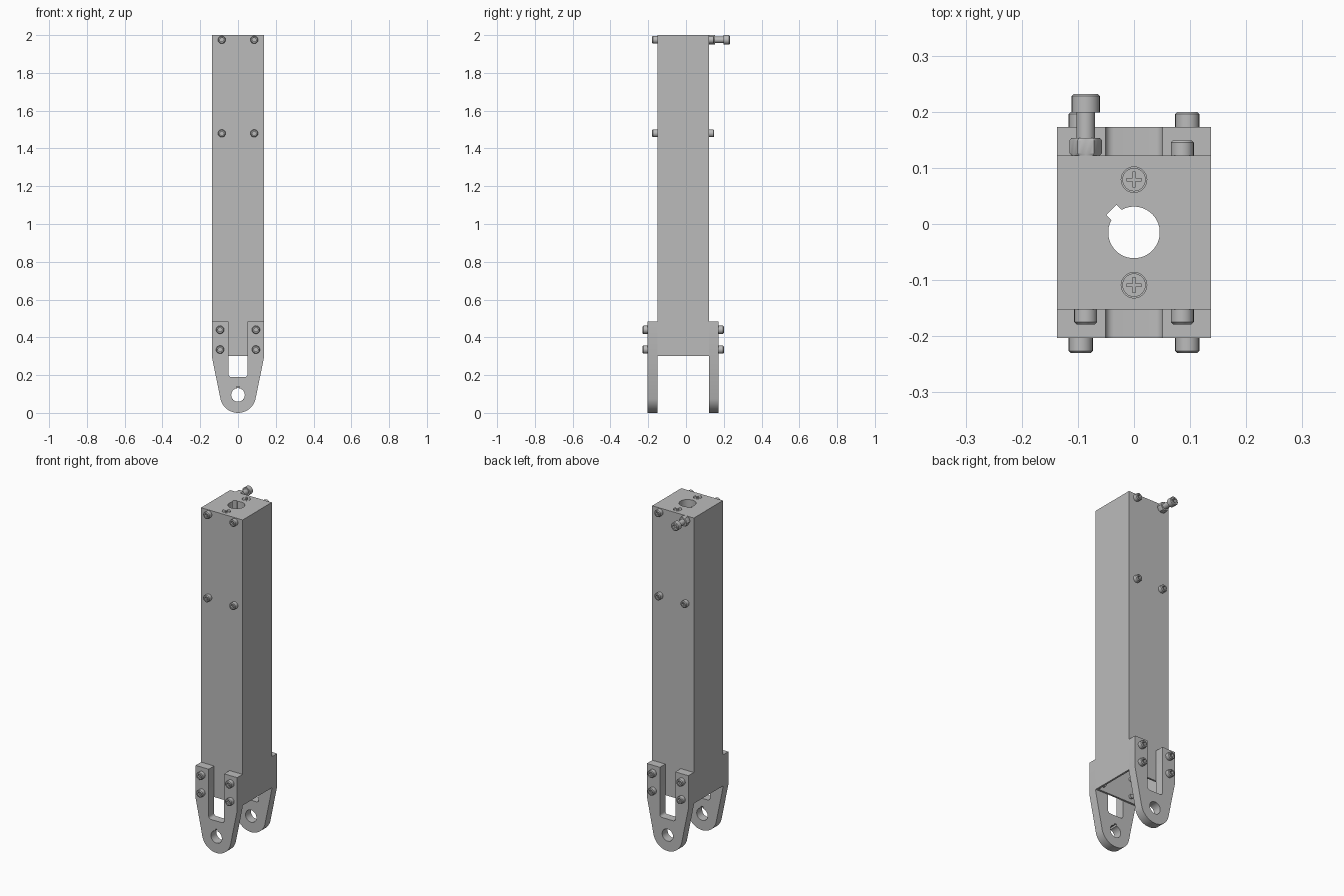
import bpy, bmesh, math
from mathutils import Matrix
from math import sin, cos, pi, radians

if "Cube" in bpy.data.objects:
    bpy.data.objects.remove(bpy.data.objects["Cube"])

steel = bpy.data.materials.new("steel_grey")
steel.diffuse_color = (0.5, 0.5, 0.5, 1)
steel.use_nodes = True
steel.node_tree.nodes["Principled BSDF"].inputs["Base Color"].default_value = steel.diffuse_color
YC = -0.015            # centre line of the tube in y
W = 0.137              # half width of the tube
FRONT = Matrix.Rotation(pi / 2, 4, 'X')    # local z points to -y
BACK = Matrix.Rotation(-pi / 2, 4, 'X')    # local z points to +y


def add(name, mesh, matrix=Matrix()):
    ob = bpy.data.objects.new(name, mesh)
    bpy.context.collection.objects.link(ob)
    ob.matrix_world = matrix
    return ob


def finish(mesh, bm):
    bmesh.ops.recalc_face_normals(bm, faces=bm.faces)
    bm.to_mesh(mesh)
    bm.free()
    mesh.materials.clear()
    mesh.materials.append(steel)
    mesh.shade_smooth()
    mesh.set_sharp_from_angle(angle=radians(30))
    return mesh


def evaluated(ob):
    dg = bpy.context.evaluated_depsgraph_get()
    return bpy.data.meshes.new_from_object(ob.evaluated_get(dg))


def plate(name, loops, z0, z1, matrix=Matrix()):
    """Filled 2D outline with holes, extruded from z0 to z1."""
    cu = bpy.data.curves.new(name, 'CURVE')
    cu.dimensions, cu.fill_mode, cu.extrude = '2D', 'BOTH', (z1 - z0) / 2
    for pts in loops:
        sp = cu.splines.new('POLY')
        sp.points.add(len(pts) - 1)
        for p, (x, y) in zip(sp.points, pts):
            p.co = (x, y, 0, 1)
        sp.use_cyclic_u = True
    tmp = add("temp", cu)
    mesh = evaluated(tmp)
    bpy.data.objects.remove(tmp)
    bm = bmesh.new()
    bm.from_mesh(mesh)
    bmesh.ops.remove_doubles(bm, verts=bm.verts, dist=1e-5)
    bmesh.ops.translate(bm, verts=bm.verts, vec=(0, 0, (z0 + z1) / 2))
    bmesh.ops.dissolve_limit(bm, angle_limit=0.01, verts=bm.verts, edges=bm.edges)
    return add(name, finish(mesh, bm), matrix)


def lathe(name, rings, seg=24):
    """Rings of (radius, z, is_hex), capped at both ends."""
    bm = bmesh.new()
    rows = []
    for r, z, hexa in rings:
        row = []
        for i in range(seg):
            a = 2 * pi * i / seg
            k = cos(pi / 6) / cos(a % (pi / 3) - pi / 6) if hexa else 1
            row.append(bm.verts.new((r * k * cos(a), r * k * sin(a), z)))
        rows.append(row)
    for lo, hi in zip(rows, rows[1:]):
        for i in range(seg):
            j = (i + 1) % seg
            bm.faces.new((lo[i], lo[j], hi[j], hi[i]))
    bm.faces.new(rows[0][::-1])
    bm.faces.new(rows[-1])
    return finish(bpy.data.meshes.new(name), bm)


def arc(cx, cy, r, a0, a1, n):
    return [(cx + r * cos(a0 + (a1 - a0) * i / n), cy + r * sin(a0 + (a1 - a0) * i / n))
            for i in range(n + 1)]


def circle(cx, cy, r, n=32):
    return arc(cx, cy, r, 0, 2 * pi * (n - 1) / n, n - 1)


def keyed(cx, cy, r, half, outer, d):
    """Round hole with a square key slot pointing along angle d."""
    a = math.asin(half / r)
    pts = arc(cx, cy, r, d + a, d + 2 * pi - a, 40)
    for s in (-1, 1):
        pts.append((cx + outer * cos(d) - s * half * sin(d),
                    cy + outer * sin(d) + s * half * cos(d)))
    return pts


def square(h, cy):
    return [(-h, cy - h), (h, cy - h), (h, cy + h), (-h, cy + h)]


# Square tube, open below, with a closed top that has a keyed hole
body = plate("tube_body", [square(W, YC)], 0.3, 2.0)
cutters = [plate("cavity", [square(W - 0.011, YC)], 0.2, 1.95),
           plate("shaft_hole", [keyed(0, YC, 0.046, 0.013, 0.057, radians(135))], 1.9, 2.1)]
screw_y = (YC + 0.094, YC - 0.094)
for y in screw_y:
    cutters.append(plate("recess", [circle(0, y, 0.0228)], 1.988, 2.1))
for c in cutters:
    m = body.modifiers.new("cut", 'BOOLEAN')
    m.operation, m.solver, m.object = 'DIFFERENCE', 'EXACT', c
cut = evaluated(body)
body.modifiers.clear()
bm = bmesh.new()
bm.from_mesh(cut)
body.data = finish(cut, bm)
for c in cutters:
    bpy.data.objects.remove(c)

# Cross-head screws sunk in the top
a, b = 0.0135, 0.0025
quarter = [(a, -b), (a, b), (b, b)]
for y in screw_y:
    cross = []
    for k in range(4):
        c, s = cos(k * pi / 2), sin(k * pi / 2)
        cross += [(px * c - py * s, y + px * s + py * c) for px, py in quarter]
    plate("top_screw", [circle(0, y, 0.0208), cross], 1.987, 2.0)

# Forked clevis brackets, front and back
R, ZC = 0.095, 0.095
tang = radians(-11.6)
S, F, ZB = 0.051, 0.015, 0.19      # slot half width, fillet, slot floor
outline = [(W, 0.29), (W, 0.485), (S, 0.485)]
outline += arc(S - F, ZB + F, F, 0, -pi / 2, 5)
outline += arc(-S + F, ZB + F, F, -pi / 2, -pi, 5)
outline += [(-S, 0.485), (-W, 0.485), (-W, 0.29)]
outline += arc(0, ZC, R, -pi - tang, tang, 28)
plate("front_bracket", [outline, keyed(0, ZC, 0.036, 0.007, 0.046, pi / 2)],
      0.152, 0.203, FRONT)
back = plate("back_bracket", [outline, circle(0, ZC, 0.036)],
             -0.173, -0.122, FRONT)

# Socket-head screws: shank, head with chamfer, hex socket
def socket_screw(name, r, h, shank_r, shank):
    return lathe(name, [(shank_r, -shank, 0), (shank_r, 0, 0), (r, 0, 0),
                        (r, h - 0.004, 0), (r - 0.004, h, 0),
                        (r * 0.55, h, 1), (r * 0.55, h * 0.45, 1)])


tube_screw = socket_screw("tube_screw", 0.0205, 0.027, 0.012, 0.03)
fork_screw = socket_screw("bracket_screw", 0.0215, 0.027, 0.012, 0.075)
for rot, side, d in ((FRONT, "front", -1), (BACK, "back", 1)):
    for x in (-1, 1):
        for z in (0.335, 0.44):
            add(side + "_bracket_screw", fork_screw,
                Matrix.Translation((x * 0.095, YC + d * 0.188, z)) @ rot)
        for z in (1.48, 1.975):
            if d == 1 and x == -1 and z > 1.9:
                continue           # replaced by the long bolt
            add(side + "_tube_screw", tube_screw,
                Matrix.Translation((x * 0.086, YC + d * W, z)) @ rot)

# Long adjusting bolt with lock nut at the back top corner
at = Matrix.Translation((-0.086, 0.122, 1.975)) @ BACK
nut = lathe("lock_nut", [(0.025, 0, 0), (0.029, 0.004, 1), (0.029, 0.027, 1), (0.025, 0.031, 0)])
add("lock_nut", nut, at)
bolt = socket_screw("adjusting_bolt", 0.025, 0.033, 0.0165, 0.1)
add("adjusting_bolt", bolt, at @ Matrix.Translation((0, 0, 0.077)))
